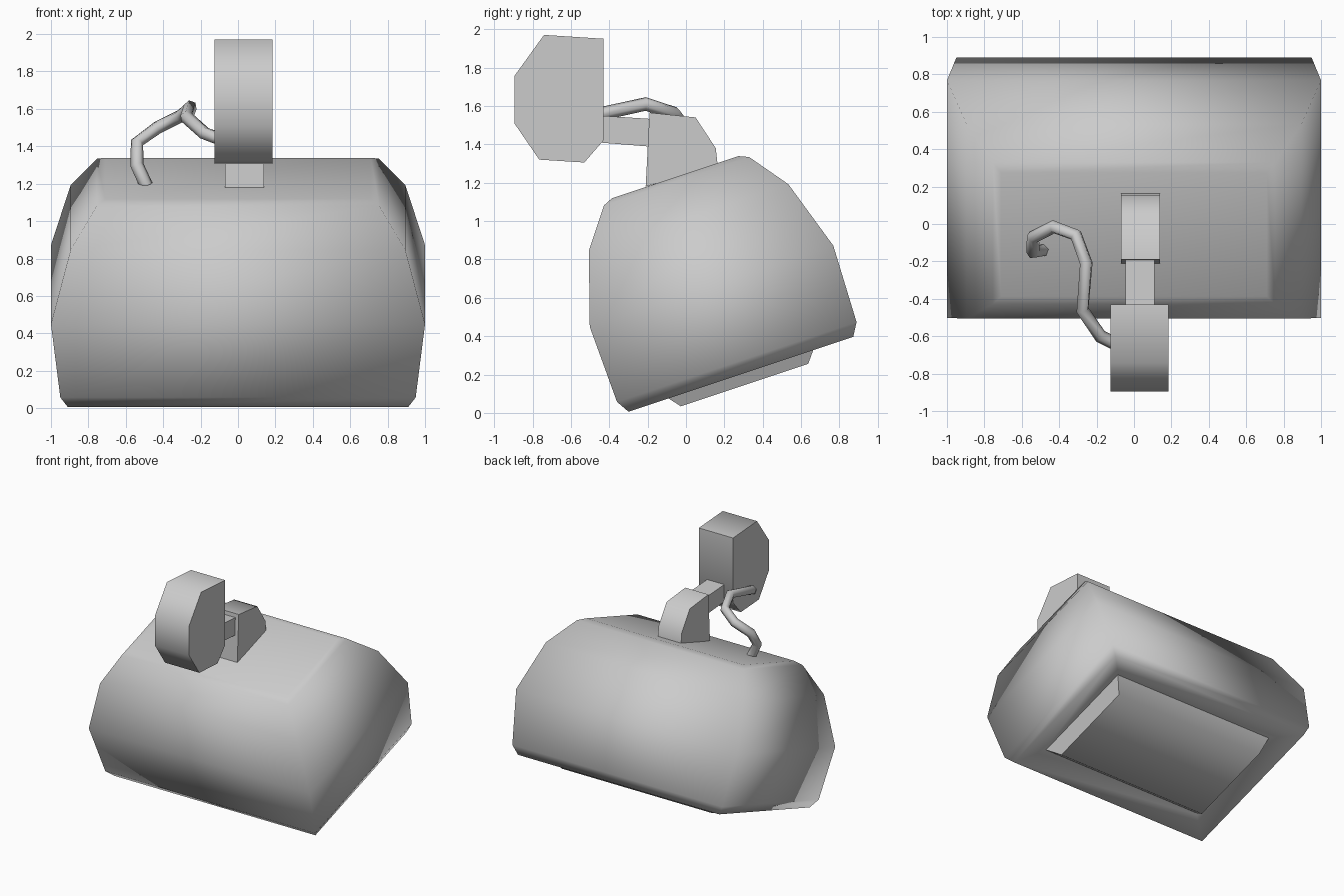
import bpy, bmesh, math
from mathutils import Matrix

if "Cube" in bpy.data.objects:
    bpy.data.objects.remove(bpy.data.objects["Cube"])

TILT = Matrix.Rotation(math.atan(1 / 3), 4, 'X')


def finish(name, bm, angle):
    bmesh.ops.recalc_face_normals(bm, faces=bm.faces)
    me = bpy.data.meshes.new(name)
    bm.to_mesh(me)
    bm.free()
    ob = bpy.data.objects.new(name, me)
    bpy.context.collection.objects.link(ob)
    bpy.ops.object.select_all(action='DESELECT')
    ob.select_set(True)
    bpy.context.view_layer.objects.active = ob
    bpy.ops.object.shade_smooth_by_angle(angle=math.radians(angle))
    return ob


def stacked_rects(name, layers, angle, cap_start=True, cap_end=True):
    """Loft rectangles (half x, half depth, height) along the tilted axis."""
    bm = bmesh.new()
    rings = [[bm.verts.new((sx * hx, 0.335 + sy * hy, w))
              for sx, sy in ((-1, -1), (1, -1), (1, 1), (-1, 1))]
             for hx, hy, w in layers]
    for a, b in zip(rings, rings[1:]):
        for i in range(4):
            j = (i + 1) % 4
            bm.faces.new((a[i], a[j], b[j], b[i]))
    if cap_start:
        bm.faces.new(rings[0])
    if cap_end:
        bm.faces.new(rings[-1])
    bm.transform(TILT)
    return finish(name, bm, angle)


def extruded(name, profile, x0, x1, angle):
    """Extrude a side profile (y, z) from x0 to x1."""
    bm = bmesh.new()
    face = bm.faces.new([bm.verts.new((x0, y, z)) for y, z in profile])
    geo = bmesh.ops.extrude_face_region(bm, geom=[face])['geom']
    for v in geo:
        if isinstance(v, bmesh.types.BMVert):
            v.co.x = x1
    return finish(name, bm, angle)


# Lamp housing, starting at the recessed floor behind the lens
stacked_rects("lamp_housing", [
    (0.74, 0.45, 0.15), (0.91, 0.617, 0.10), (0.95, 0.658, 0.168),
    (1.0, 0.669, 0.584), (0.895, 0.548, 0.962), (0.755, 0.399, 1.161),
    (0.71, 0.348, 1.183)], 100)

# Lens under the housing
stacked_rects("lens", [(0.735, 0.445, 0.16), (0.68, 0.35, 0.041)], 60)

# Mounting block on the housing top
extruded("mount_block", [(-0.21, 1.18), (-0.19, 1.565), (0.05, 1.54),
                         (0.155, 1.38), (0.165, 1.29)], -0.07, 0.14, 60)

# Arm between block and sensor
extruded("arm", [(-0.15, 1.385), (-0.15, 1.53), (-0.46, 1.55),
                 (-0.46, 1.41)], -0.045, 0.11, 60)

# Sensor head
extruded("sensor_head", [(-0.43, 1.95), (-0.74, 1.97), (-0.895, 1.755),
                         (-0.895, 1.51), (-0.765, 1.32), (-0.53, 1.305),
                         (-0.43, 1.42)], -0.125, 0.185, 60)

# Cable from sensor to housing
path = [(-0.10, -0.64, 1.44), (-0.18, -0.60, 1.47), (-0.275, -0.46, 1.555),
        (-0.255, -0.21, 1.61), (-0.31, -0.06, 1.56), (-0.43, -0.015, 1.50),
        (-0.54, -0.07, 1.42), (-0.54, -0.15, 1.30), (-0.49, -0.14, 1.19)]
cu = bpy.data.curves.new("cable", 'CURVE')
cu.dimensions = '3D'
cu.bevel_depth = 0.036
cu.bevel_resolution = 1
cu.use_fill_caps = True
sp = cu.splines.new('POLY')
sp.points.add(len(path) - 1)
for p, co in zip(sp.points, path):
    p.co = (*co, 1)
cable = bpy.data.objects.new("cable", cu)
bpy.context.collection.objects.link(cable)
bpy.ops.object.select_all(action='DESELECT')
cable.select_set(True)
bpy.context.view_layer.objects.active = cable
bpy.ops.object.convert(target='MESH')
bpy.ops.object.shade_smooth_by_angle(angle=math.radians(70))
